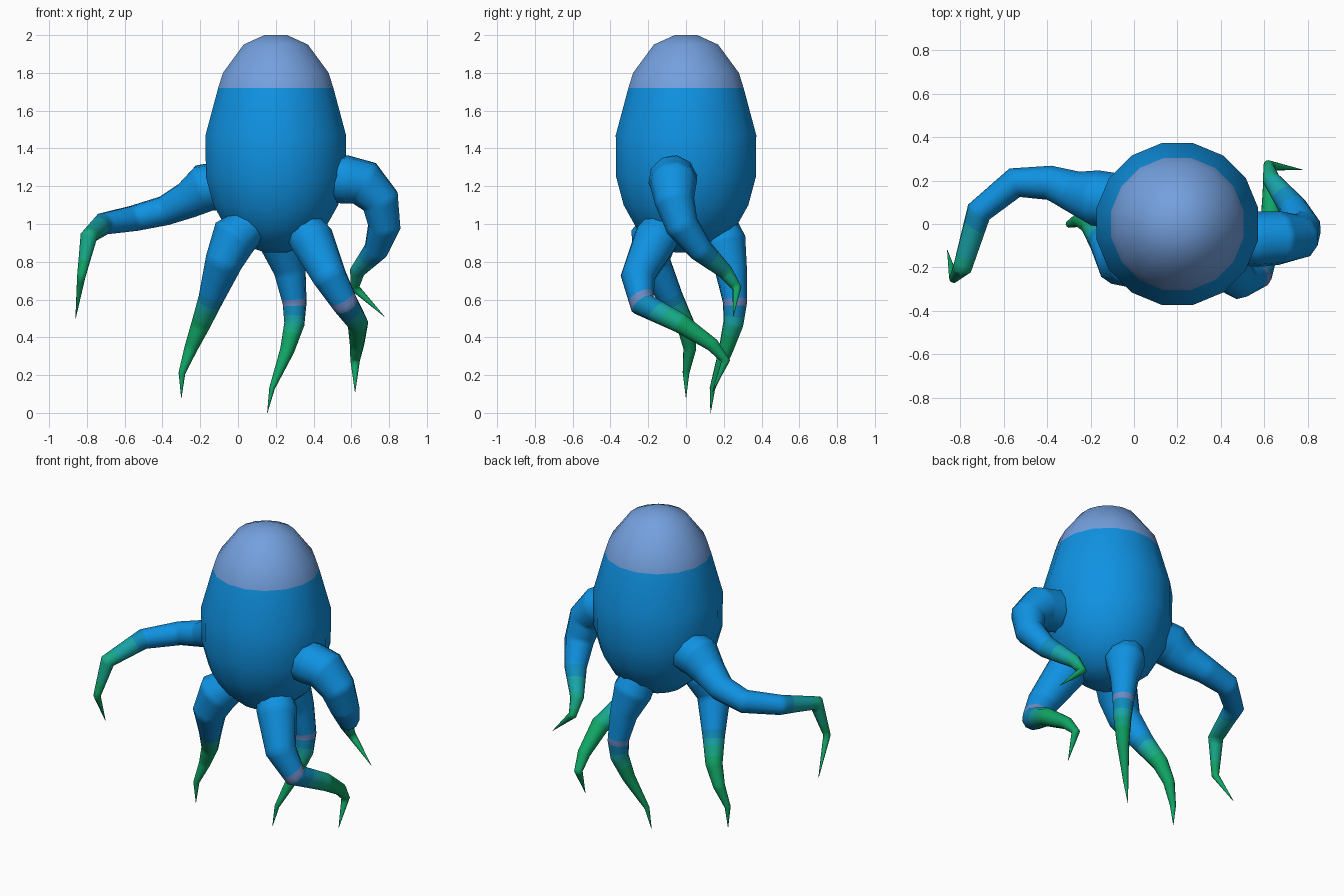
import bpy, bmesh, math
from mathutils import Vector

if "Cube" in bpy.data.objects:
    bpy.data.objects.remove(bpy.data.objects["Cube"])


def material(name, rgb):
    lin = [(c / 255 / 12.92) if c < 10 else ((c / 255 + 0.055) / 1.055) ** 2.4 for c in rgb]
    m = bpy.data.materials.new(name)
    m.diffuse_color = (*lin, 1)
    m.use_nodes = True
    m.node_tree.nodes["Principled BSDF"].inputs["Base Color"].default_value = m.diffuse_color
    return m


BLUE, CAP, BAND, DEEP, TEAL, SEA, GREEN = range(7)
MATS = [material("blue", (15, 146, 226)),
        material("pale_blue", (116, 160, 222)),
        material("grey_blue", (108, 138, 196)),
        material("blue_teal", (16, 140, 190)),
        material("teal", (24, 164, 168)),
        material("sea_green", (22, 168, 135)),
        material("green", (16, 166, 102))]


def finish(bm, name):
    bmesh.ops.recalc_face_normals(bm, faces=bm.faces)
    for f in bm.faces:
        f.smooth = True
    me = bpy.data.meshes.new(name)
    bm.to_mesh(me)
    bm.free()
    for m in MATS:
        me.materials.append(m)
    ob = bpy.data.objects.new(name, me)
    bpy.context.collection.objects.link(ob)
    return ob


def skin(bm, rings, mats):
    """Bridge neighbouring rings of points and cap both ends."""
    vs = [[bm.verts.new(p) for p in r] for r in rings]
    n = len(rings[0])
    for a, b, m in zip(vs, vs[1:], mats):
        for i in range(n):
            j = (i + 1) % n
            bm.faces.new((a[i], a[j], b[j], b[i])).material_index = m
    bm.faces.new(vs[0][::-1]).material_index = mats[0]
    bm.faces.new(vs[-1]).material_index = mats[-1]


# Egg-shaped body with a pale cap
PROFILE = [(0.06, 0.85), (0.16, 0.885), (0.26, 0.975), (0.33, 1.10), (0.37, 1.25),
           (0.372, 1.47), (0.305, 1.72), (0.28, 1.80), (0.17, 1.95), (0.06, 2.0)]
SIDES = 16
rings = []
for r, z in PROFILE:
    R = r / math.cos(math.pi / SIDES)
    rings.append([(0.2 + R * math.cos((i + 0.5) * math.tau / SIDES),
                   R * math.sin((i + 0.5) * math.tau / SIDES), z) for i in range(SIDES)])
bm = bmesh.new()
skin(bm, rings, [CAP if z >= 1.72 else BLUE for r, z in PROFILE[:-1]])
finish(bm, "body")


def tentacle(name, pts, stops, sides=10, sub=8):
    """Tapered tube through (x, y, z, radius); stops = (path position, colour)."""
    P = [Vector(p[:3]) for p in pts]
    T = []
    for i in range(len(P)):
        t = Vector()
        if i > 0:
            t += (P[i] - P[i - 1]).normalized()
        if i < len(P) - 1:
            t += (P[i + 1] - P[i]).normalized()
        T.append(t.normalized())
    u = T[0].orthogonal().normalized()
    key = []
    for i, (p, t) in enumerate(zip(P, T)):
        if i:
            u = T[i - 1].rotation_difference(t) @ u
        v = t.cross(u)
        key.append([p + pts[i][3] * (u * math.cos(a) + v * math.sin(a))
                    for a in (k * math.tau / sides for k in range(sides))])
    rings, mats = [], []
    for i in range(len(key) - 1):
        for s in range(sub):
            f = s / sub
            rings.append([a.lerp(b, f) for a, b in zip(key[i], key[i + 1])])
            pos, col = i + f + 0.5 / sub, BLUE
            for start, c in stops:
                if pos >= start:
                    col = c
            mats.append(col)
    rings.append(key[-1])
    bm = bmesh.new()
    skin(bm, rings, mats)
    finish(bm, name)


# Long arm on the left
tentacle("left_arm", [
    (-0.05, 0.10, 1.21, 0.13), (-0.18, 0.12, 1.19, 0.13), (-0.27, 0.145, 1.125, 0.10),
    (-0.39, 0.19, 1.07, 0.08), (-0.55, 0.19, 1.03, 0.07), (-0.715, 0.055, 1.0, 0.06),
    (-0.79, -0.20, 0.935, 0.045), (-0.83, -0.25, 0.72, 0.022), (-0.86, -0.12, 0.50, 0.001)],
    [(5.0, DEEP), (5.3, TEAL), (5.8, SEA), (6.6, GREEN)])

# Curled arm on the right
tentacle("right_arm", [
    (0.48, -0.07, 1.24, 0.12), (0.57, -0.07, 1.235, 0.13), (0.67, -0.065, 1.215, 0.125),
    (0.755, -0.06, 1.12, 0.105), (0.775, -0.02, 0.99, 0.088), (0.73, 0.08, 0.86, 0.065),
    (0.63, 0.21, 0.745, 0.04), (0.62, 0.27, 0.66, 0.025), (0.775, 0.25, 0.51, 0.001)],
    [(5.0, DEEP), (5.4, TEAL), (5.9, SEA), (6.6, GREEN)])

# Three legs under the body
tentacle("front_left_leg", [
    (0.07, -0.14, 1.0, 0.10), (-0.02, -0.17, 0.93, 0.125), (-0.075, -0.18, 0.80, 0.10),
    (-0.145, -0.075, 0.60, 0.066), (-0.20, 0.0, 0.46, 0.05), (-0.25, 0.02, 0.34, 0.035),
    (-0.297, 0.0, 0.21, 0.018), (-0.30, 0.0, 0.08, 0.001)],
    [(2.85, DEEP), (3.1, TEAL), (3.4, SEA), (3.8, GREEN)])

tentacle("front_right_leg", [
    (0.33, -0.11, 1.0, 0.10), (0.39, -0.16, 0.92, 0.12), (0.485, -0.255, 0.72, 0.092),
    (0.57, -0.23, 0.575, 0.07), (0.635, -0.03, 0.475, 0.055), (0.63, 0.14, 0.36, 0.038),
    (0.62, 0.21, 0.275, 0.025), (0.62, 0.14, 0.11, 0.001)],
    [(2.72, BAND), (3.05, DEEP), (3.4, TEAL), (3.65, SEA), (4.0, GREEN)])

tentacle("back_leg", [
    (0.20, 0.17, 1.0, 0.10), (0.235, 0.20, 0.90, 0.12), (0.275, 0.24, 0.75, 0.085),
    (0.30, 0.26, 0.58, 0.064), (0.298, 0.25, 0.47, 0.054), (0.26, 0.21, 0.33, 0.038),
    (0.18, 0.14, 0.13, 0.015), (0.155, 0.13, 0.0, 0.001)],
    [(2.82, BAND), (3.1, DEEP), (3.6, TEAL), (4.0, SEA), (4.4, GREEN)])
